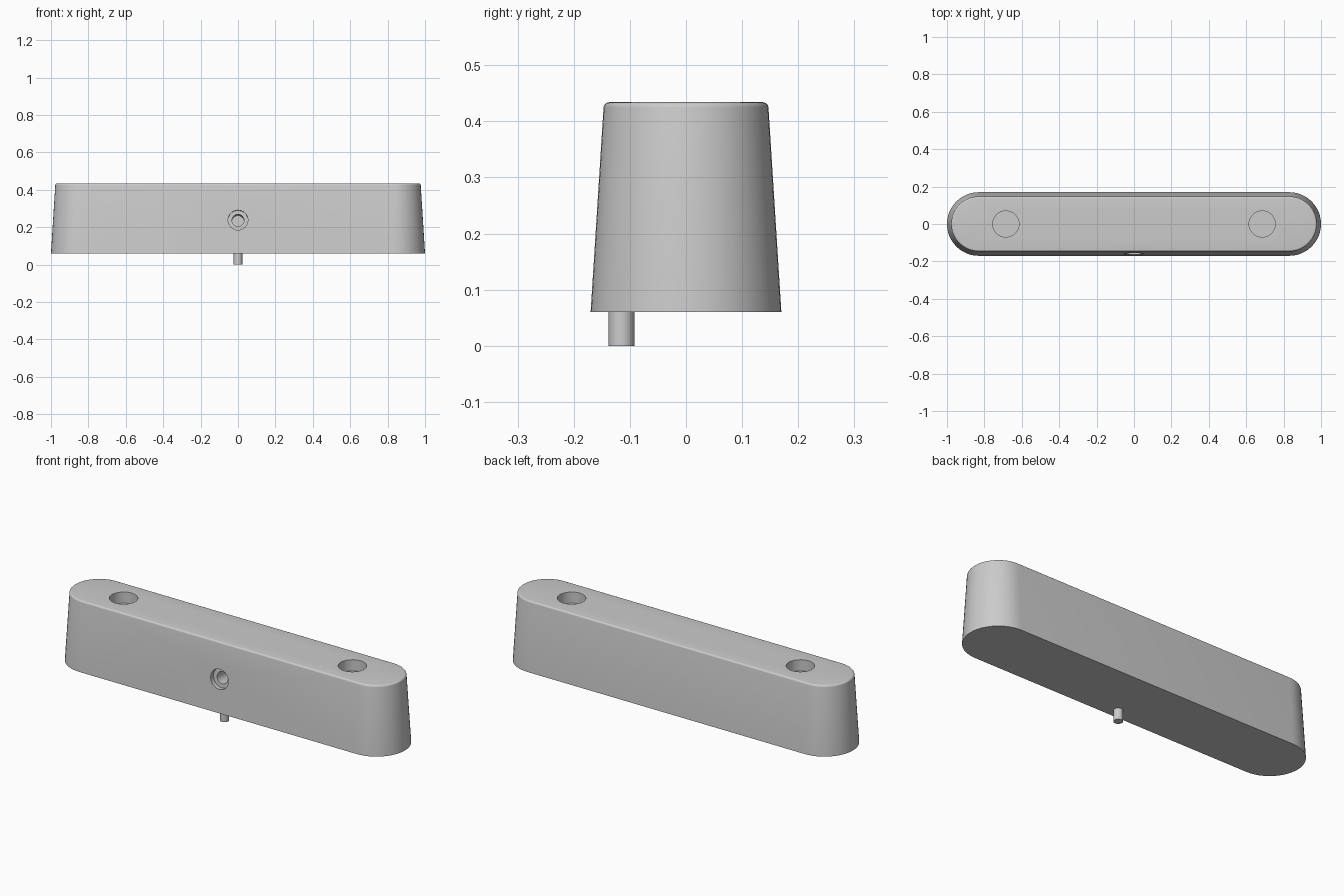
import bpy, bmesh, math
from mathutils import Matrix, Vector

cube = bpy.data.objects.get("Cube")
if cube:
    bpy.data.objects.remove(cube, do_unlink=True)

grey = bpy.data.materials.new("light grey")
grey.use_nodes = True
grey.diffuse_color = (0.6, 0.6, 0.6, 1)
grey.node_tree.nodes["Principled BSDF"].inputs["Base Color"].default_value = (0.6, 0.6, 0.6, 1)

BASE, TOP = 0.06, 0.434
R_BASE, R_TOP = 0.17, 0.145
HALF = 0.83                      # centre of each rounded end
FILLET = 0.01
TILT = math.atan2(R_BASE - R_TOP, TOP - BASE)


def make_object(name, bm):
    bmesh.ops.recalc_face_normals(bm, faces=bm.faces)
    mesh = bpy.data.meshes.new(name)
    bm.to_mesh(mesh)
    bm.free()
    mesh.materials.append(grey)
    obj = bpy.data.objects.new(name, mesh)
    bpy.context.collection.objects.link(obj)
    return obj


def cylinder(name, radius, start, end, segments=48):
    """Cylinder between two points."""
    start, end = Vector(start), Vector(end)
    axis = end - start
    turn = axis.to_track_quat('Z', 'Y').to_matrix().to_4x4()
    bm = bmesh.new()
    bmesh.ops.create_cone(bm, cap_ends=True, segments=segments, radius1=radius, radius2=radius,
                          depth=axis.length, matrix=Matrix.Translation((start + end) / 2) @ turn)
    return make_object(name, bm)


def smooth(obj):
    bpy.ops.object.select_all(action='DESELECT')
    obj.select_set(True)
    bpy.context.view_layer.objects.active = obj
    bpy.ops.object.shade_smooth_by_angle(angle=math.radians(30))


def cut(obj, cutter):
    bpy.context.view_layer.objects.active = obj
    mod = obj.modifiers.new("cut", 'BOOLEAN')
    mod.operation = 'DIFFERENCE'
    mod.solver = 'EXACT'
    mod.object = cutter
    bpy.ops.object.modifier_apply(modifier=mod.name)
    bpy.data.objects.remove(cutter, do_unlink=True)


# Body: tapered slot-shaped rings with a small fillet around the top
def ring(bm, radius, z, steps=24):
    verts = []
    for side in (1, -1):
        for i in range(steps + 1):
            a = math.pi * i / steps - math.pi / 2
            verts.append(bm.verts.new((side * (HALF + radius * math.cos(a)),
                                       side * radius * math.sin(a), z)))
    return verts


profile = [(R_BASE, BASE)]
for i in range(6):
    a = TILT + (math.pi / 2 - TILT) * i / 5
    profile.append((R_TOP + 0.002 - FILLET * (1 - math.cos(a)), TOP - FILLET * (1 - math.sin(a))))

bm = bmesh.new()
rings = [ring(bm, r, z) for r, z in profile]
for low, high in zip(rings, rings[1:]):
    n = len(low)
    for i in range(n):
        j = (i + 1) % n
        bm.faces.new((low[i], low[j], high[j], high[i]))
bm.faces.new(rings[0])
bm.faces.new(rings[-1])
body = make_object("body", bm)

# Round pockets in the top
for x in (-0.685, 0.685):
    cut(body, cylinder("pocket_cutter", 0.07, (x, 0, TOP - 0.06), (x, 0, TOP + 0.05)))

# Stepped socket in the front, square to the sloping wall
z = 0.238
mouth = Vector((0, -(R_BASE - (z - BASE) * math.tan(TILT)), z))
inward = Vector((0, math.cos(TILT), -math.sin(TILT)))
for radius, depth in ((0.053, 0.025), (0.032, 0.12)):
    cut(body, cylinder("socket_cutter", radius, mouth - inward * 0.05, mouth + inward * depth))
smooth(body)

# Pin under the front edge
pin = cylinder("pin", 0.023, (0, -0.115, 0), (0, -0.115, BASE + 0.01), 32)
smooth(pin)
